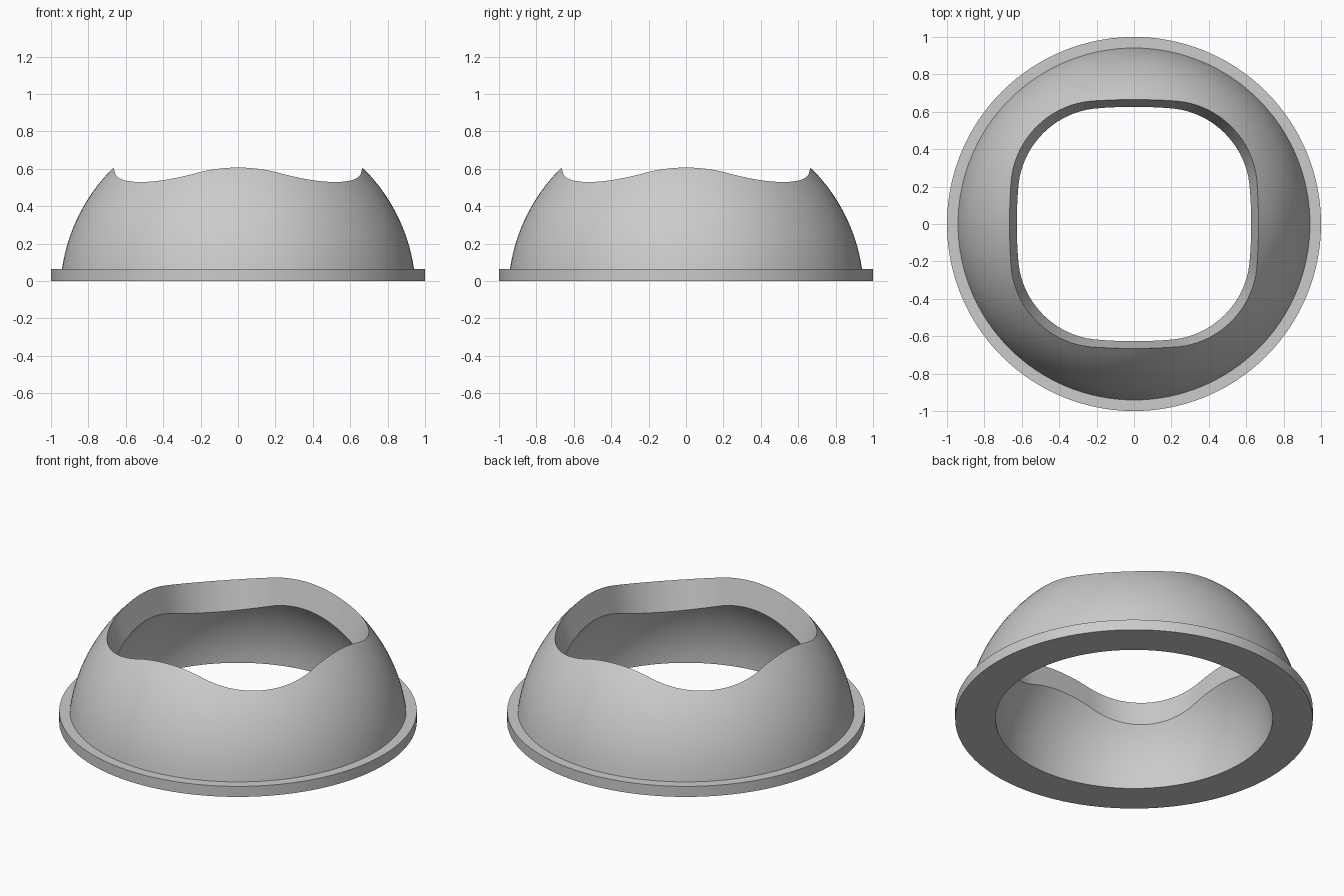
import bpy, bmesh, math

if "Cube" in bpy.data.objects:
    bpy.data.objects.remove(bpy.data.objects["Cube"])

COLUMNS = 128          # steps around the ring
OUTER = (0.951, -0.073)   # outer dome radius, centre height
INNER = (0.775, 0.0)      # inner dome radius, centre height


def dome_radius(dome, z):
    return math.sqrt(max(dome[0] ** 2 - (z - dome[1]) ** 2, 0.0))


def opening_radius(phi, z):
    """Rounded square that widens with height, measured along angle phi."""
    half = 0.665 + 0.258 * (z - 0.605)
    corner = 0.66 * half
    k = half - corner
    c, s = sorted((abs(math.cos(phi)), abs(math.sin(phi))), reverse=True)
    if half * s <= k * c:
        return half / c
    b = k * (c + s)
    return b + math.sqrt(b * b - 2 * k * k + corner * corner)


def rim_height(dome, phi):
    """Height at which the opening cuts the dome."""
    low, high = 0.1, 0.76
    for _ in range(40):
        mid = (low + high) / 2
        if opening_radius(phi, mid) < dome_radius(dome, mid):
            low = mid
        else:
            high = mid
    return low


def arc(dome, z_start, z_end, steps):
    """Points along a dome, evenly spaced by angle."""
    a = math.asin((z_start - dome[1]) / dome[0])
    b = math.asin((z_end - dome[1]) / dome[0])
    angles = [a + (b - a) * i / steps for i in range(steps + 1)]
    return [(dome[0] * math.cos(t), dome[1] + dome[0] * math.sin(t)) for t in angles]


# Section through the collar: flange, outer dome, cut wall, inner dome
def section(phi):
    flange = [(1.0, 0.0), (1.0, 0.065)]
    outside = arc(OUTER, 0.065, rim_height(OUTER, phi), 14)
    inside = arc(INNER, rim_height(INNER, phi), 0.0, 10)
    return flange + outside + inside


# Sweep the section round to make one closed ring
bm = bmesh.new()
rings = []
for i in range(COLUMNS):
    phi = 2 * math.pi * i / COLUMNS
    rings.append([bm.verts.new((r * math.cos(phi), r * math.sin(phi), z))
                  for r, z in section(phi)])
for i, ring in enumerate(rings):
    following = rings[(i + 1) % COLUMNS]
    for j in range(len(ring)):
        k = (j + 1) % len(ring)
        bm.faces.new((ring[j], following[j], following[k], ring[k]))
bmesh.ops.recalc_face_normals(bm, faces=bm.faces)

mesh = bpy.data.meshes.new("domed_collar")
bm.to_mesh(mesh)
bm.free()
collar = bpy.data.objects.new("domed_collar", mesh)
bpy.context.collection.objects.link(collar)

# Single grey colour
grey = bpy.data.materials.new("light_grey")
grey.diffuse_color = (0.6, 0.6, 0.6, 1.0)
grey.use_nodes = True
grey.node_tree.nodes["Principled BSDF"].inputs["Base Color"].default_value = grey.diffuse_color
mesh.materials.append(grey)

# Smooth domes with crisp rim and flange edges
bpy.context.view_layer.objects.active = collar
collar.select_set(True)
bpy.ops.object.shade_smooth_by_angle(angle=math.radians(30))
